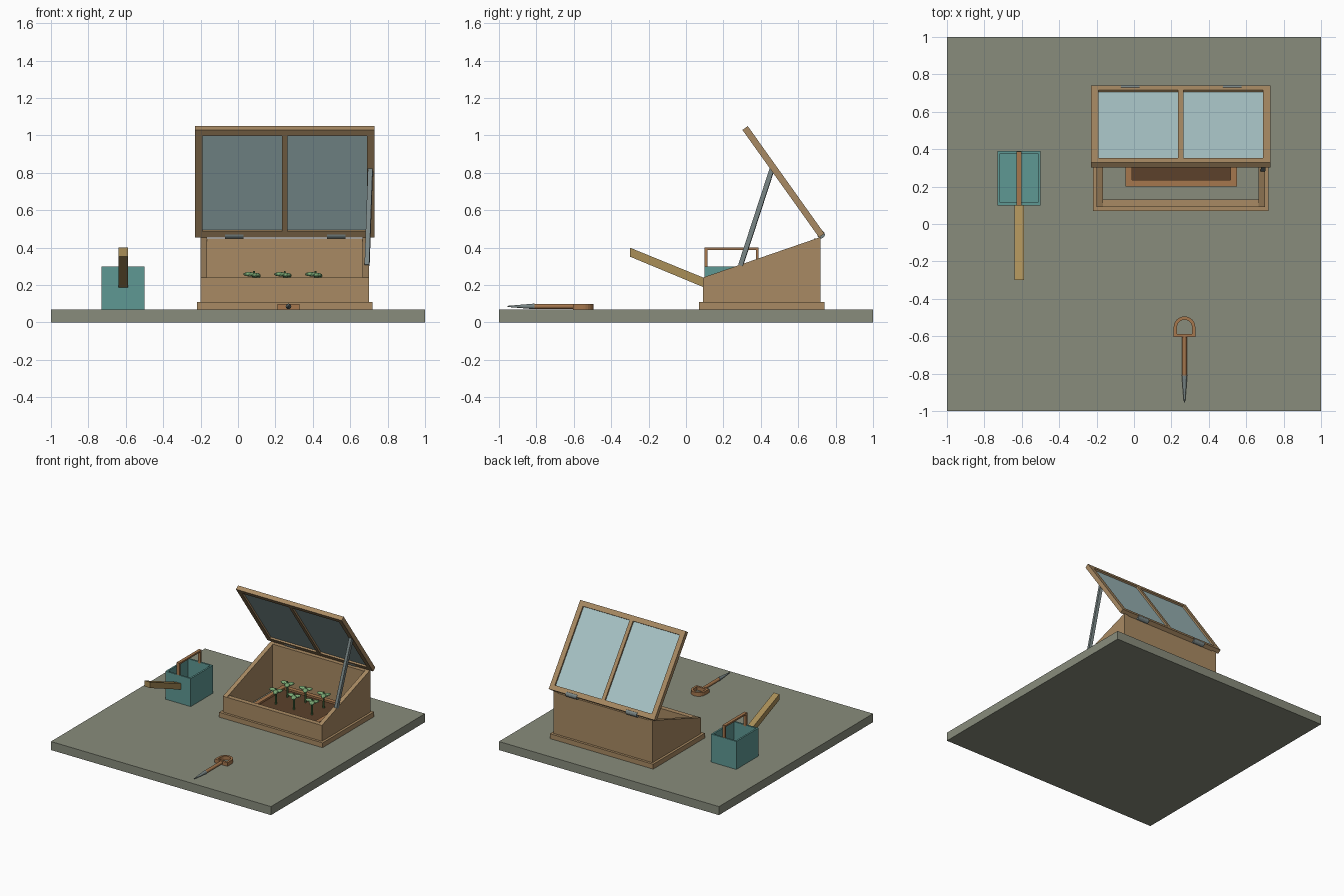
import bpy, bmesh, math
from mathutils import Vector, Matrix

if "Cube" in bpy.data.objects:
    bpy.data.objects.remove(bpy.data.objects["Cube"])


def material(name, hexcol):
    m = bpy.data.materials.new(name)
    rgb = [(int(hexcol[i:i + 2], 16) / 255) ** 2.2 for i in (0, 2, 4)]
    m.diffuse_color = (*rgb, 1)
    m.use_nodes = True
    m.node_tree.nodes["Principled BSDF"].inputs["Base Color"].default_value = m.diffuse_color
    return m


STONE = material("stone", "878b7b")
WOOD = material("wood", "a78963")
TAN = material("tan", "a88d58")
BROWN = material("brown", "a5774f")
SOIL = material("soil", "5c432f")
GLASS = material("glass", "a8c4c6")
STEEL = material("steel", "788484")
TEAL = material("teal", "5f9792")
LEAF = material("leaf", "7fae78")
STEM = material("stem", "4f7a4a")


def finish(name, bm, mat, matrix=None):
    if matrix:
        bm.transform(matrix)
    bmesh.ops.recalc_face_normals(bm, faces=bm.faces)
    me = bpy.data.meshes.new(name)
    bm.to_mesh(me)
    bm.free()
    me.materials.append(mat)
    ob = bpy.data.objects.new(name, me)
    bpy.context.collection.objects.link(ob)
    return ob


def add_box(bm, x0, x1, y0, y1, z0, z1):
    m = Matrix.Translation(((x0 + x1) / 2, (y0 + y1) / 2, (z0 + z1) / 2))
    bmesh.ops.create_cube(bm, size=1, matrix=m @ Matrix.Diagonal((x1 - x0, y1 - y0, z1 - z0, 1)))


def boxes(name, mat, *dims, matrix=None):
    bm = bmesh.new()
    for d in dims:
        add_box(bm, *d)
    return finish(name, bm, mat, matrix)


def frame(x0, x1, y0, y1, z0, z1, t):
    return ((x0, x1, y0, y0 + t, z0, z1), (x0, x1, y1 - t, y1, z0, z1),
            (x0, x0 + t, y0 + t, y1 - t, z0, z1), (x1 - t, x1, y0 + t, y1 - t, z0, z1))


def prism(name, mat, pts, x0, x1):
    """Extrude a (y, z) outline along x."""
    bm = bmesh.new()
    f = bm.faces.new([bm.verts.new((x0, y, z)) for y, z in pts])
    r = bmesh.ops.extrude_face_region(bm, geom=[f])
    bmesh.ops.translate(bm, vec=(x1 - x0, 0, 0),
                        verts=[v for v in r["geom"] if isinstance(v, bmesh.types.BMVert)])
    return finish(name, bm, mat)


def rod(name, mat, a, b, r1, r2, n):
    a, b = Vector(a), Vector(b)
    bm = bmesh.new()
    bmesh.ops.create_cone(bm, cap_ends=True, segments=n, radius1=r1, radius2=r2, depth=(b - a).length)
    rot = (b - a).to_track_quat('Z', 'Y').to_matrix().to_4x4()
    return finish(name, bm, mat, Matrix.Translation((a + b) / 2) @ rot)


# paving slab
boxes("ground_slab", STONE, (-1, 1, -1, 1, 0, 0.07))

# cold frame box
boxes("plinth", WOOD, *frame(-0.22, 0.72, 0.07, 0.74, 0.07, 0.11, 0.05))
boxes("front_wall", WOOD, (-0.2, 0.7, 0.09, 0.13, 0.07, 0.24))
boxes("back_wall", WOOD, (-0.165, 0.665, 0.685, 0.72, 0.07, 0.45))
side = [(0.09, 0.07), (0.72, 0.07), (0.72, 0.457), (0.09, 0.24)]
prism("left_wall", WOOD, side, -0.2, -0.165)
prism("right_wall", WOOD, side, 0.665, 0.7)

# seed tray and soil
boxes("tray", BROWN, *frame(-0.045, 0.55, 0.2, 0.65, 0.07, 0.16, 0.035))
boxes("tray_soil", SOIL, (-0.01, 0.515, 0.235, 0.615, 0.07, 0.145))

# seedlings
for i, x in enumerate((0.085, 0.25, 0.415)):
    for j, y in enumerate((0.37, 0.52)):
        rod(f"stem_{i}_{j}", STEM, (x, y, 0.14), (x, y, 0.275), 0.008, 0.006, 6)
        bm = bmesh.new()
        for k in range(3):
            a = math.pi + k * math.tau / 3
            m = (Matrix.Translation((x, y, 0.258 - 0.005 * k)) @ Matrix.Rotation(a, 4, 'Z')
                 @ Matrix.Translation((0.024, 0, 0)) @ Matrix.Diagonal((0.034, 0.02, 0.012, 1)))
            bmesh.ops.create_icosphere(bm, subdivisions=2, radius=1, matrix=m)
        finish(f"leaves_{i}_{j}", bm, LEAF)

# glazed lid, laid out flat then tilted open about its back edge
u, n = Vector((0, -0.41, 0.575)).normalized(), Vector((0, 0.575, 0.41)).normalized()
L = Matrix(((1, 0, 0, 0), (0, u.y, n.y, 0.74), (0, u.z, n.z, 0.475), (0, 0, 0, 1)))
LEN = 0.706
boxes("lid_frame", WOOD, *frame(-0.23, 0.73, 0, LEN, -0.035, 0, 0.04),
      (0.235, 0.265, 0.04, LEN - 0.04, -0.035, 0), matrix=L)
boxes("lid_glass", GLASS, (-0.19, 0.235, 0.04, LEN - 0.04, -0.021, -0.013),
      (0.265, 0.69, 0.04, LEN - 0.04, -0.021, -0.013), matrix=L)
for i, x in enumerate((-0.07, 0.475)):
    rod(f"hinge_{i}", STEEL, (x, 0.722, 0.47), (x + 0.1, 0.722, 0.47), 0.021, 0.021, 12)

# lid prop
a, b = Vector((0.69, 0.292, 0.305)), Vector((0.708, 0.46, 0.82))
rot = (b - a).to_track_quat('Z', 'Y').to_matrix().to_4x4()
h = (b - a).length / 2
boxes("lid_prop", STEEL, (-0.0125, 0.0125, -0.0125, 0.0125, -h, h),
      matrix=Matrix.Translation((a + b) / 2) @ rot)

# watering can
boxes("can_body", TEAL, *frame(-0.73, -0.5, 0.1, 0.39, 0.07, 0.3, 0.014),
      (-0.716, -0.514, 0.114, 0.376, 0.07, 0.085))
boxes("can_handle", BROWN, (-0.627, -0.602, 0.1, 0.115, 0.29, 0.4),
      (-0.627, -0.602, 0.375, 0.388, 0.29, 0.4), (-0.627, -0.602, 0.115, 0.375, 0.387, 0.4))
prism("can_spout", TAN, [(-0.3, 0.4), (-0.3, 0.352), (0.105, 0.184), (0.105, 0.235)], -0.638, -0.588)

# dibber: D-shaped grip, shaft and steel point
bm = bmesh.new()
cx, cy = 0.27, -0.552


def outline(r, base):
    arc = [(cx + r * math.cos(t * math.pi / 12), cy + r * math.sin(t * math.pi / 12)) for t in range(13)]
    return arc + [(cx - r, base), (cx + r, base)]


rings = [[bm.verts.new((x, y, z)) for x, y in outline(r, base)]
         for r, base, z in ((0.058, -0.605, 0.07), (0.04, -0.588, 0.07),
                            (0.04, -0.588, 0.1), (0.058, -0.605, 0.1))]
for k in range(4):
    p, q = rings[k], rings[(k + 1) % 4]
    for i in range(len(p)):
        j = (i + 1) % len(p)
        bm.faces.new((p[i], p[j], q[j], q[i]))
finish("dibber_grip", bm, BROWN)
rod("dibber_shaft", BROWN, (cx, -0.6, 0.086), (cx, -0.81, 0.086), 0.013, 0.013, 12)
rod("dibber_point", STEEL, (cx, -0.81, 0.086), (cx, -0.955, 0.086), 0.015, 0.003, 12)
